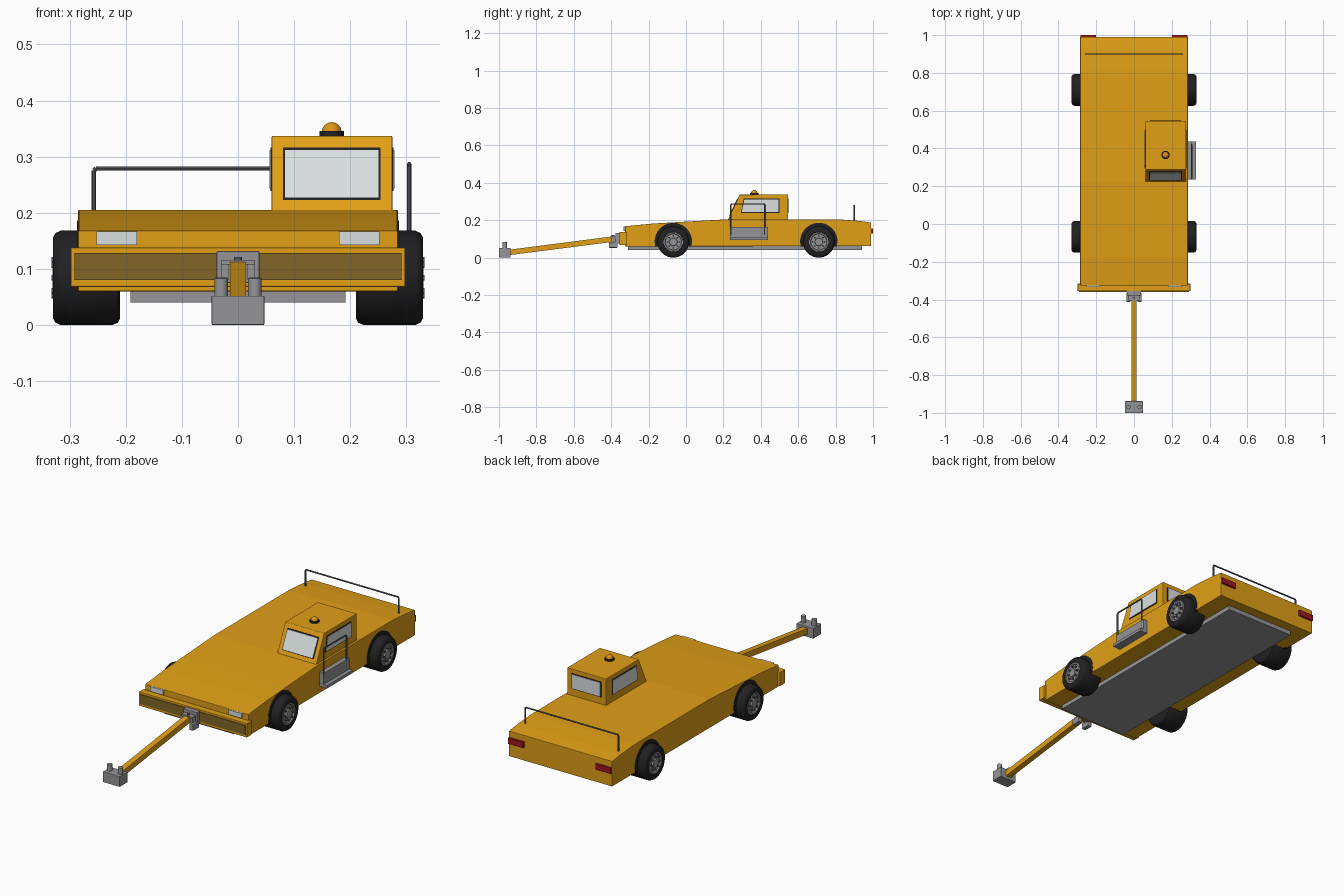
import bpy, bmesh, math
from mathutils import Matrix, Vector

if "Cube" in bpy.data.objects:
    bpy.data.objects.remove(bpy.data.objects["Cube"])


def mat(name, r, g, b):
    m = bpy.data.materials.new(name)
    m.diffuse_color = (r, g, b, 1)
    m.use_nodes = True
    m.node_tree.nodes["Principled BSDF"].inputs["Base Color"].default_value = m.diffuse_color
    return m


YELLOW = mat("tractor yellow", 0.75, 0.35, 0.008)
OLIVE = mat("hazard olive", 0.22, 0.13, 0.02)
BLACK = mat("rubber black", 0.015, 0.015, 0.017)
GREY = mat("metal grey", 0.30, 0.30, 0.31)
DARK = mat("rail grey", 0.12, 0.12, 0.13)
GLASS = mat("window glass", 0.70, 0.74, 0.74)
RED = mat("tail red", 0.35, 0.008, 0.012)
AMBER = mat("beacon amber", 0.75, 0.30, 0.01)


def finish(name, bm, m, smooth=False, bevel=0):
    bmesh.ops.recalc_face_normals(bm, faces=bm.faces)
    me = bpy.data.meshes.new(name)
    bm.to_mesh(me)
    bm.free()
    me.materials.append(m)
    ob = bpy.data.objects.new(name, me)
    bpy.context.collection.objects.link(ob)
    if bevel:
        b = ob.modifiers.new("bevel", 'BEVEL')
        b.width, b.segments = bevel, 2
    if smooth:
        bpy.ops.object.select_all(action='DESELECT')
        ob.select_set(True)
        bpy.context.view_layer.objects.active = ob
        bpy.ops.object.shade_smooth_by_angle(angle=math.radians(35))
    return ob


def box(name, lo, hi, m, bevel=0):
    lo, hi = Vector(lo), Vector(hi)
    bm = bmesh.new()
    bmesh.ops.create_cube(bm, size=1, matrix=Matrix.Translation((lo + hi) / 2) @ Matrix.Diagonal((*(hi - lo), 1)))
    return finish(name, bm, m, bevel=bevel)


def rod(name, a, b, r, m, n=16, spin=0):
    a, b = Vector(a), Vector(b)
    d = b - a
    M = Matrix.Translation((a + b) / 2) @ d.to_track_quat('Z', 'Y').to_matrix().to_4x4() @ Matrix.Rotation(spin, 4, 'Z')
    bm = bmesh.new()
    bmesh.ops.create_cone(bm, cap_ends=True, segments=n, radius1=r, radius2=r, depth=d.length, matrix=M)
    return finish(name, bm, m, smooth=n > 6)


def extrude_x(name, profile, x0, x1, m, bevel=0):
    """Side profile of (y, z) points pulled across x."""
    bm = bmesh.new()
    f = bm.faces.new([bm.verts.new((x0, y, z)) for y, z in profile])
    g = bmesh.ops.extrude_face_region(bm, geom=[f])
    bmesh.ops.translate(bm, vec=(x1 - x0, 0, 0), verts=[v for v in g['geom'] if isinstance(v, bmesh.types.BMVert)])
    return finish(name, bm, m, bevel=bevel)


def lathe_x(name, profile, centre, m, n=40):
    """Profile of (x, radius) points spun about an axle along x."""
    bm = bmesh.new()
    rings = []
    for i in range(n):
        a = 2 * math.pi * i / n
        rings.append([bm.verts.new((x, centre[0] + r * math.cos(a), centre[1] + r * math.sin(a))) for x, r in profile])
    for i in range(n):
        p, q = rings[i], rings[(i + 1) % n]
        for k in range(len(profile) - 1):
            bm.faces.new((p[k], p[k + 1], q[k + 1], q[k]))
    bm.faces.new([r[0] for r in rings])
    bm.faces.new([r[-1] for r in rings])
    return finish(name, bm, m, smooth=True)


# Body and underside
extrude_x("body", [(-0.325, 0.06), (-0.325, 0.168), (-0.18, 0.182), (-0.03, 0.191), (0.22, 0.205),
                   (0.81, 0.205), (0.92, 0.197), (0.99, 0.188), (0.99, 0.062)], -0.285, 0.285, YELLOW, 0.002)
box("chassis_plate", (-0.192, -0.31, 0.04), (0.192, 0.94, 0.062), GREY)

# Front bumper with hazard panel
box("bumper", (-0.298, -0.356, 0.068), (0.298, -0.316, 0.138), YELLOW, 0.002)
box("hazard_panel", (-0.291, -0.359, 0.08), (0.291, -0.355, 0.128), OLIVE)

# Lights and wheels on both sides
for s, side in ((-1, "left"), (1, "right")):
    def xs(a, b):
        return sorted((s * a, s * b))
    a, b = xs(0.18, 0.252)
    box(f"headlight_{side}", (a, -0.333, 0.143), (b, -0.324, 0.167), GLASS)
    a, b = xs(0.2, 0.284)
    box(f"taillight_{side}", (a, 0.985, 0.128), (b, 1.0, 0.157), RED)
    for cy, end in ((-0.068, "front"), (0.71, "rear")):
        c = (cy, 0.084)
        arch = [(cy + 0.1 * math.cos(t * math.pi / 20), 0.086 + 0.1 * math.sin(t * math.pi / 20)) for t in range(21)]
        arch = [(cy + 0.097, 0.061)] + arch + [(cy - 0.097, 0.061)]
        extrude_x(f"wheel_arch_{end}_{side}", arch, s * 0.27, s * 0.287, BLACK)
        lathe_x(f"tyre_{end}_{side}", [(s * x, r) for x, r in (
            (0.21, 0.05), (0.21, 0.072), (0.214, 0.08), (0.224, 0.084), (0.316, 0.084),
            (0.325, 0.08), (0.33, 0.072), (0.33, 0.053), (0.322, 0.05))], c, BLACK)
        lathe_x(f"rim_{end}_{side}", [(s * x, r) for x, r in (
            (0.3, 0.052), (0.329, 0.052), (0.329, 0.045), (0.323, 0.042), (0.323, 0.022),
            (0.331, 0.02), (0.331, 0.004))], c, GREY, 32)
        for i in range(8):
            t = i * math.pi / 4
            y, z = cy + 0.032 * math.cos(t), 0.084 + 0.032 * math.sin(t)
            rod(f"wheel_bolt_{end}_{side}", (s * 0.32, y, z), (s * 0.332, y, z), 0.005, DARK, 6)

# Cabin with sloped windscreen
extrude_x("cabin", [(0.222, 0.198), (0.287, 0.337), (0.545, 0.337), (0.545, 0.198)], 0.06, 0.275, YELLOW, 0.002)


def slope_y(z, off):
    return 0.222 + (z - 0.198) * 0.065 / 0.139 - off


for nm, grow, off, m in (("windscreen_frame", 0.004, 0.002, BLACK), ("windscreen", 0, 0.004, GLASS)):
    z0, z1 = 0.227 - grow, 0.312 + grow
    extrude_x(nm, [(slope_y(z0, off), z0), (slope_y(z1, off), z1), (slope_y(z1, -0.003), z1),
                   (slope_y(z0, -0.003), z0)], 0.084 - grow, 0.25 + grow, m)
for nm, g, o, m in (("frame", 0.004, 0.002, BLACK), ("glass", 0, 0.004, GLASS)):
    z0, z1 = 0.243 - g, 0.312 + g
    box(f"rear_window_{nm}", (0.09 - g, 0.543, z0), (0.245 + g, 0.545 + o, z1), m)
    for side, x0, x1 in (("right", 0.273, 0.275 + o), ("left", 0.06 - o, 0.062)):
        extrude_x(f"side_window_{nm}_{side}", [(0.298 - g, z0), (0.312 - g, z1), (0.495 + g, z1), (0.495 + g, z0)],
                  x0, x1, m)

# Roof beacon
rod("beacon_base", (0.167, 0.365, 0.335), (0.167, 0.365, 0.346), 0.022, BLACK, 24)
bm = bmesh.new()
bmesh.ops.create_uvsphere(bm, u_segments=24, v_segments=12, radius=0.0175, matrix=Matrix.Translation((0.167, 0.365, 0.344)))
finish("beacon_dome", bm, AMBER, smooth=True)

# Side step with grab rail
box("step_panel", (0.28, 0.235, 0.095), (0.308, 0.438, 0.165), GREY)
box("step_tread", (0.28, 0.235, 0.095), (0.327, 0.438, 0.11), GREY)


def rail(name, pts, r, m):
    for a, b in zip(pts, pts[1:]):
        rod(name, a, b, r, m, 8)


rail("step_rail", [(0.305, 0.24, 0.12), (0.305, 0.24, 0.283), (0.305, 0.246, 0.287), (0.305, 0.414, 0.287),
                   (0.305, 0.42, 0.283), (0.305, 0.42, 0.12)], 0.0038, DARK)
rail("rear_rail", [(-0.257, 0.9, 0.19), (-0.257, 0.9, 0.275), (-0.253, 0.9, 0.279), (0.253, 0.9, 0.279),
                   (0.257, 0.9, 0.275), (0.257, 0.9, 0.19)], 0.0038, DARK)

# Hitch
box("hitch_plate", (-0.038, -0.378, 0.075), (0.038, -0.35, 0.132), GREY, 0.002)
box("hitch_jaw_top", (-0.03, -0.405, 0.108), (0.03, -0.37, 0.116), GREY)
for s in (-1, 1):
    box("hitch_cheek", (s * 0.03 - 0.011, -0.412, 0.053), (s * 0.03 + 0.011, -0.365, 0.085), GREY, 0.003)
    box("hitch_side", (s * 0.023 - 0.006, -0.4, 0.08), (s * 0.023 + 0.006, -0.37, 0.112), GREY)
rod("hitch_pin", (0, -0.39, 0.085), (0, -0.39, 0.121), 0.007, DARK)

# Tow bar and head
rod("tow_bar", (0, -0.385, 0.1), (0, -0.945, 0.028), 0.0205, YELLOW, 4, math.pi / 4)
box("tow_head", (-0.047, -1.0, 0), (0.047, -0.938, 0.052), GREY, 0.002)
for s in (-1, 1):
    rod("tow_pin", (s * 0.03, -0.969, 0.05), (s * 0.03, -0.969, 0.083), 0.012, GREY)
